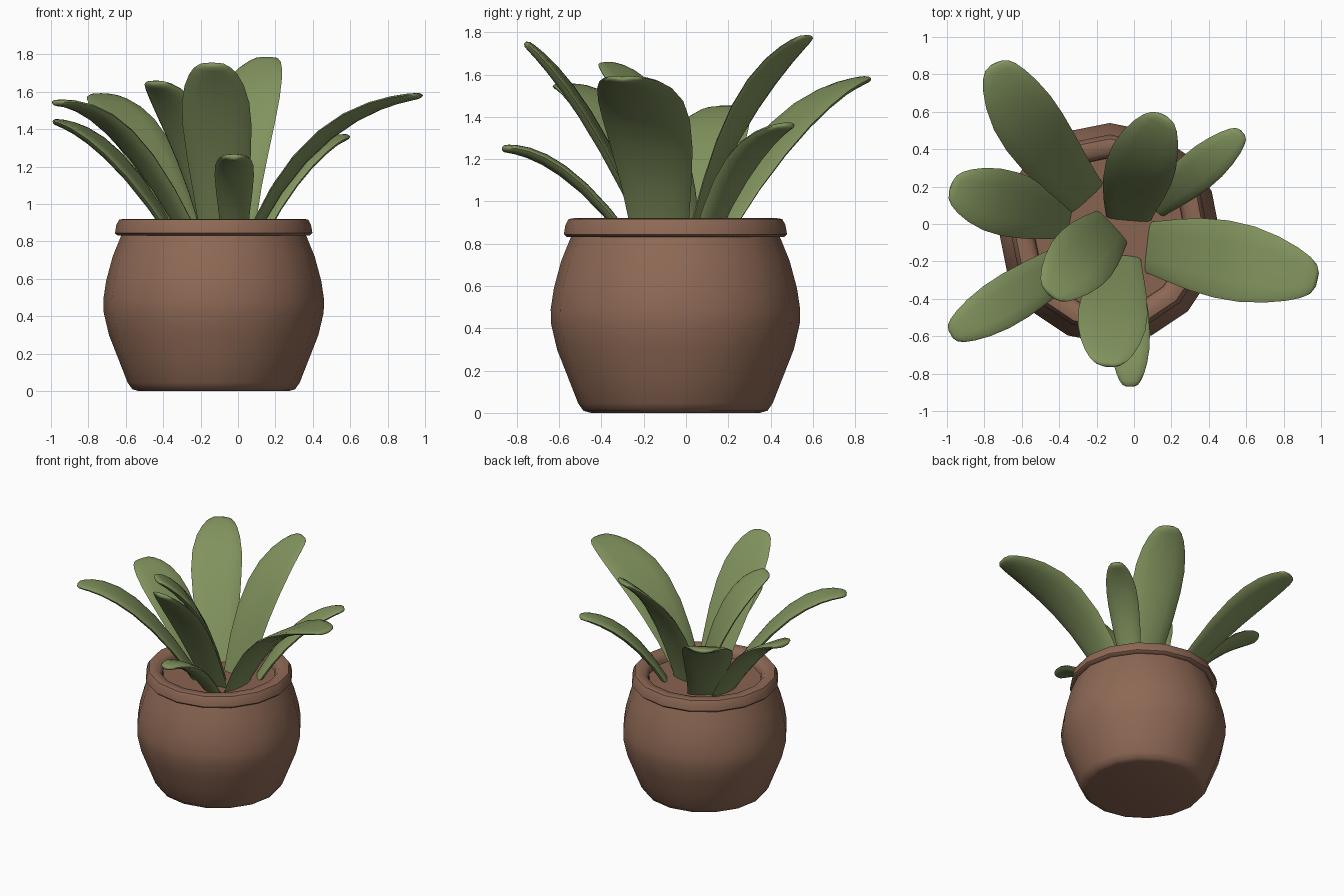
import bpy, bmesh
from math import sin, cos, pi
from mathutils import Vector

if "Cube" in bpy.data.objects:
    bpy.data.objects.remove(bpy.data.objects["Cube"])


def material(name, rgb):
    m = bpy.data.materials.new(name)
    m.diffuse_color = (*rgb, 1)
    m.use_nodes = True
    m.node_tree.nodes["Principled BSDF"].inputs["Base Color"].default_value = m.diffuse_color
    return m


CLAY = material("clay", (0.27, 0.14, 0.09))
SOIL = material("soil", (0.25, 0.125, 0.08))
GREEN = material("leaf_green", (0.22, 0.29, 0.11))


def finish(name, bm, mat, angle):
    bmesh.ops.recalc_face_normals(bm, faces=bm.faces)
    me = bpy.data.meshes.new(name)
    bm.to_mesh(me)
    bm.free()
    ob = bpy.data.objects.new(name, me)
    bpy.context.collection.objects.link(ob)
    me.materials.append(mat)
    bpy.ops.object.select_all(action='DESELECT')
    ob.select_set(True)
    bpy.context.view_layer.objects.active = ob
    bpy.ops.object.shade_smooth_by_angle(angle=angle)
    return ob


def skin(bm, rings, cap_start=True, cap_end=True, loop=False):
    """Bridge equal-sized rings of points into a tube."""
    vr = [[bm.verts.new(p) for p in r] for r in rings]
    n = len(vr[0])
    pairs = list(zip(vr, vr[1:])) + ([(vr[-1], vr[0])] if loop else [])
    for a, b in pairs:
        for i in range(n):
            j = (i + 1) % n
            bm.faces.new((a[i], a[j], b[j], b[i]))
    if cap_start and not loop:
        bm.faces.new(vr[0])
    if cap_end and not loop:
        bm.faces.new(vr[-1])


def lathe(name, profile, mat, sides=16, loop=False):
    cx, cy = -0.13, -0.05
    rings = [[(cx + r * cos(2 * pi * i / sides), cy + r * sin(2 * pi * i / sides), z)
              for i in range(sides)] for r, z in profile]
    bm = bmesh.new()
    skin(bm, rings, loop=loop)
    return finish(name, bm, mat, 0.9)


# Round pot body, with the soil dipping towards the plant
lathe("pot_body", [(0.40, 0.0), (0.435, 0.01), (0.46, 0.045), (0.505, 0.16),
                   (0.56, 0.30), (0.588, 0.42), (0.59, 0.49), (0.575, 0.59),
                   (0.54, 0.72), (0.487, 0.85)], CLAY)
lathe("pot_rim", [(0.47, 0.835), (0.515, 0.833), (0.528, 0.845), (0.52, 0.89),
                  (0.505, 0.917), (0.48, 0.921), (0.43, 0.915), (0.405, 0.88),
                  (0.40, 0.82)], CLAY, loop=True)
lathe("soil", [(0.42, 0.855), (0.30, 0.853), (0.10, 0.852)], SOIL)

# Leaf outline: position along the leaf, relative width
OUTLINE = [(0, .60), (.12, .68), (.25, .80), (.4, .93), (.55, 1), (.68, .98),
           (.8, .86), (.89, .70), (.95, .54), (.985, .38), (1, .18)]


def leaf(name, base, mid, tip, width):
    p0, m, p2 = Vector(base), Vector(mid), Vector(tip)
    p1 = 2 * m - (p0 + p2) / 2
    rings = []
    for t, w in OUTLINE:
        c = p0 * (1 - t) ** 2 + p1 * 2 * t * (1 - t) + p2 * t * t
        tangent = ((p1 - p0) * (1 - t) + (p2 - p1) * t).normalized()
        side = tangent.cross(Vector((0, 0, 1))).normalized()
        up = side.cross(tangent)
        hw, ht = width * w / 2, 0.028 * (0.35 + 0.65 * w)
        if t == 1:
            ht *= 0.6
        # lens-shaped section, slightly cupped upwards at the edges
        rings.append([c + side * hw * cos(a) + up * (ht * sin(a) + 0.08 * hw * cos(a) ** 2)
                      for a in (2 * pi * i / 12 for i in range(12))])
    bm = bmesh.new()
    skin(bm, rings)
    return finish(name, bm, GREEN, 1.2)


# Leaves fanning out of the pot: base, middle, tip, width
leaf("leaf_back_left", (-.20, .08, .72), (-.51, .46, 1.31), (-.74, .86, 1.58), .36)
leaf("leaf_left", (-.26, .02, .68), (-.64, .10, 1.22), (-.98, .20, 1.44), .35)
leaf("leaf_front_left", (-.20, -.10, .70), (-.60, -.36, 1.34), (-.98, -.59, 1.54), .27)
leaf("leaf_inner_left", (-.10, 0, .70), (-.25, -.15, 1.33), (-.45, -.38, 1.65), .36)
leaf("leaf_front_tall", (-.08, -.12, .70), (-.11, -.45, 1.36), (-.14, -.76, 1.75), .37)
leaf("leaf_front_small", (-.02, -.20, .72), (-.02, -.55, 1.12), (-.02, -.87, 1.25), .21)
leaf("leaf_right", (.03, -.12, .72), (.43, -.18, 1.33), (.98, -.30, 1.58), .42)
leaf("leaf_back_right", (.06, .06, .72), (.31, .26, 1.17), (.58, .49, 1.36), .22)
leaf("leaf_back_tall", (-.03, 0, .72), (.02, .26, 1.39), (.16, .58, 1.78), .37)
